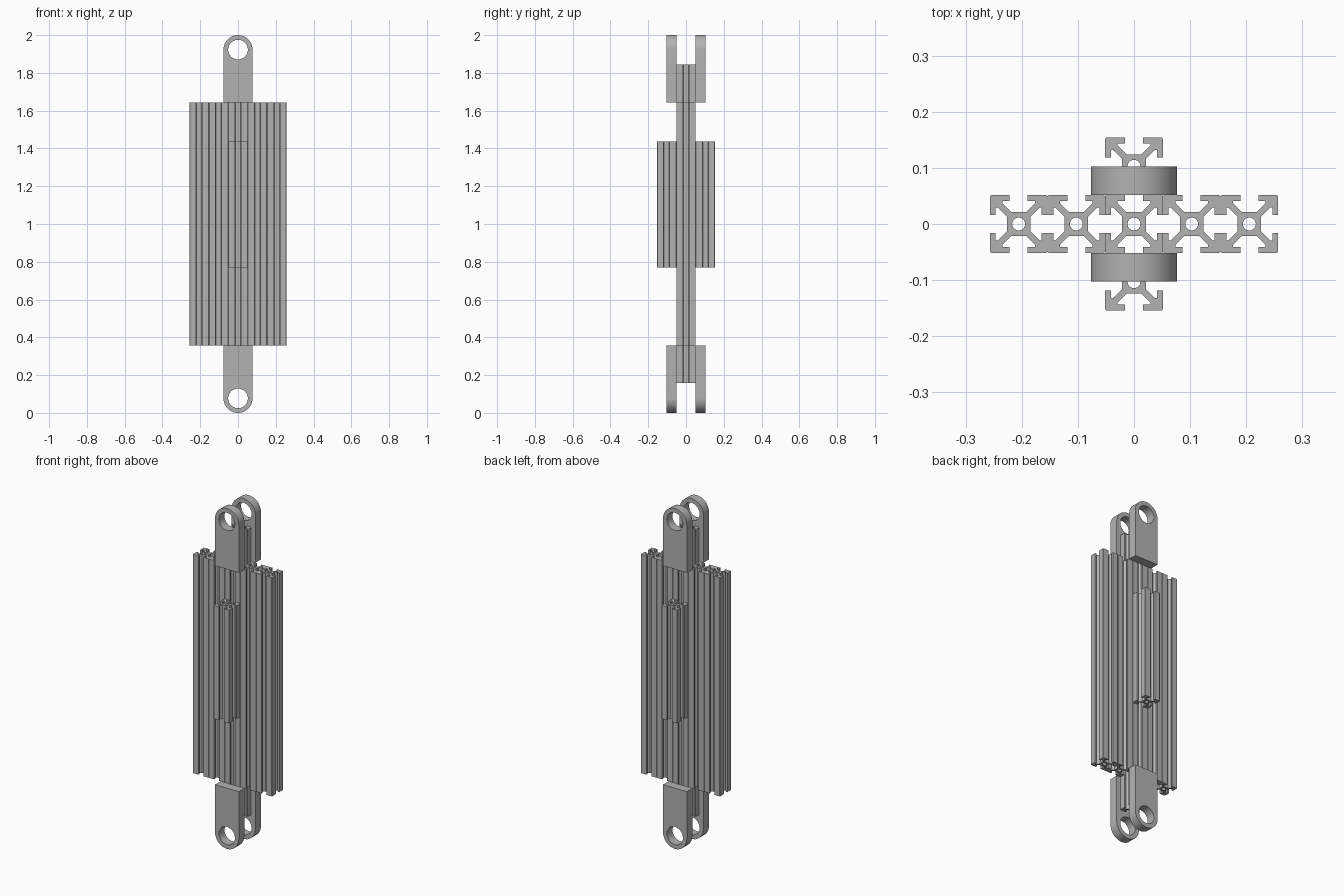
import bpy, bmesh, math
from mathutils import Matrix, Vector

cube = bpy.data.objects.get("Cube")
if cube:
    bpy.data.objects.remove(cube, do_unlink=True)

grey = bpy.data.materials.new("aluminium grey")
grey.use_nodes = True
colour = (0.45, 0.45, 0.45, 1)
grey.diffuse_color = colour
grey.node_tree.nodes["Principled BSDF"].inputs["Base Color"].default_value = colour

W = 0.1028      # width of one rail
H = W / 2


def arc(radius, start, end, steps, cy=0.0):
    return [(radius * math.cos(start + (end - start) * i / steps),
             cy + radius * math.sin(start + (end - start) * i / steps))
            for i in range(steps + 1)]


def extrude(name, loops, depth, matrix):
    """Fill closed outlines (later ones are holes) and extrude them about their plane."""
    curve = bpy.data.curves.new(name, 'CURVE')
    curve.dimensions = '2D'
    curve.fill_mode = 'BOTH'
    curve.extrude = depth / 2
    for pts in loops:
        spline = curve.splines.new('POLY')
        spline.points.add(len(pts) - 1)
        for p, (x, y) in zip(spline.points, pts):
            p.co = (x, y, 0, 1)
        spline.use_cyclic_u = True
    temp = bpy.data.objects.new(name + "_outline", curve)
    bpy.context.scene.collection.objects.link(temp)
    graph = bpy.context.evaluated_depsgraph_get()
    mesh = bpy.data.meshes.new_from_object(temp.evaluated_get(graph))
    bpy.data.objects.remove(temp, do_unlink=True)
    bm = bmesh.new()
    bm.from_mesh(mesh)
    bmesh.ops.remove_doubles(bm, verts=bm.verts, dist=0.00005)
    bm.transform(matrix)
    bmesh.ops.recalc_face_normals(bm, faces=bm.faces)
    bm.to_mesh(mesh)
    bm.free()
    mesh.materials.clear()
    mesh.materials.append(grey)
    mesh.name = name
    obj = bpy.data.objects.new(name, mesh)
    bpy.context.scene.collection.objects.link(obj)
    bpy.ops.object.select_all(action='DESELECT')
    obj.select_set(True)
    bpy.context.view_layer.objects.active = obj
    bpy.ops.object.shade_smooth_by_angle(angle=math.radians(30))
    return obj


# Slotted rail section: one eighth, mirrored on the diagonal, turned four times
core, lip, slot, web = 0.021, 0.041, 0.016, 0.008
eighth = [(core, core - web), (lip - 0.004, lip - 0.004 - web),
          (lip, lip - 0.004 - web), (lip, slot), (H, slot), (H, H - 0.002)]
quarter = eighth + [(y, x) for x, y in reversed(eighth)]
section = []
for k in range(4):
    c, s = [(1, 0), (0, 1), (-1, 0), (0, -1)][k]
    section += [(x * c - y * s, x * s + y * c) for x, y in quarter]
bore = arc(0.0115, 0, math.tau, 24)[:-1]


def rail(name, x, y, z0, z1):
    extrude(name, [section, bore], z1 - z0,
            Matrix.Translation((x, y, (z0 + z1) / 2)))


# Rails: long centre, four in the panel, two short ones front and back
rail("centre_rail", 0, 0, 0.157, 1.844)
for side, sx in (("left", 1), ("right", -1)):
    rail(side + "_inner_rail", sx * W, 0, 0.357, 1.643)
    rail(side + "_outer_rail", sx * 2 * W, 0, 0.357, 1.643)
for side, sy in (("front", -1), ("back", 1)):
    rail(side + "_short_rail", 0, sy * W, 0.771, 1.436)

# Lugs: rounded plates with a pin hole, at both ends, front and back
R, length = 0.077, 0.357
plate = [(-R, 0), (R, 0)] + arc(R, 0, math.pi, 32, length - R)
hole = arc(0.052, 0, math.tau, 48, length - R)[:-1]
upright = Matrix.Rotation(math.pi / 2, 4, 'X')
for side, sy in (("front", -1), ("back", 1)):
    for end, flip, z in (("upper", 0, 2 - length), ("lower", math.pi, length)):
        place = Matrix.Translation(Vector((0, sy * 0.75 * W, z)))
        extrude(f"{end}_{side}_lug", [plate, hole], H,
                place @ Matrix.Rotation(flip, 4, 'Y') @ upright)
